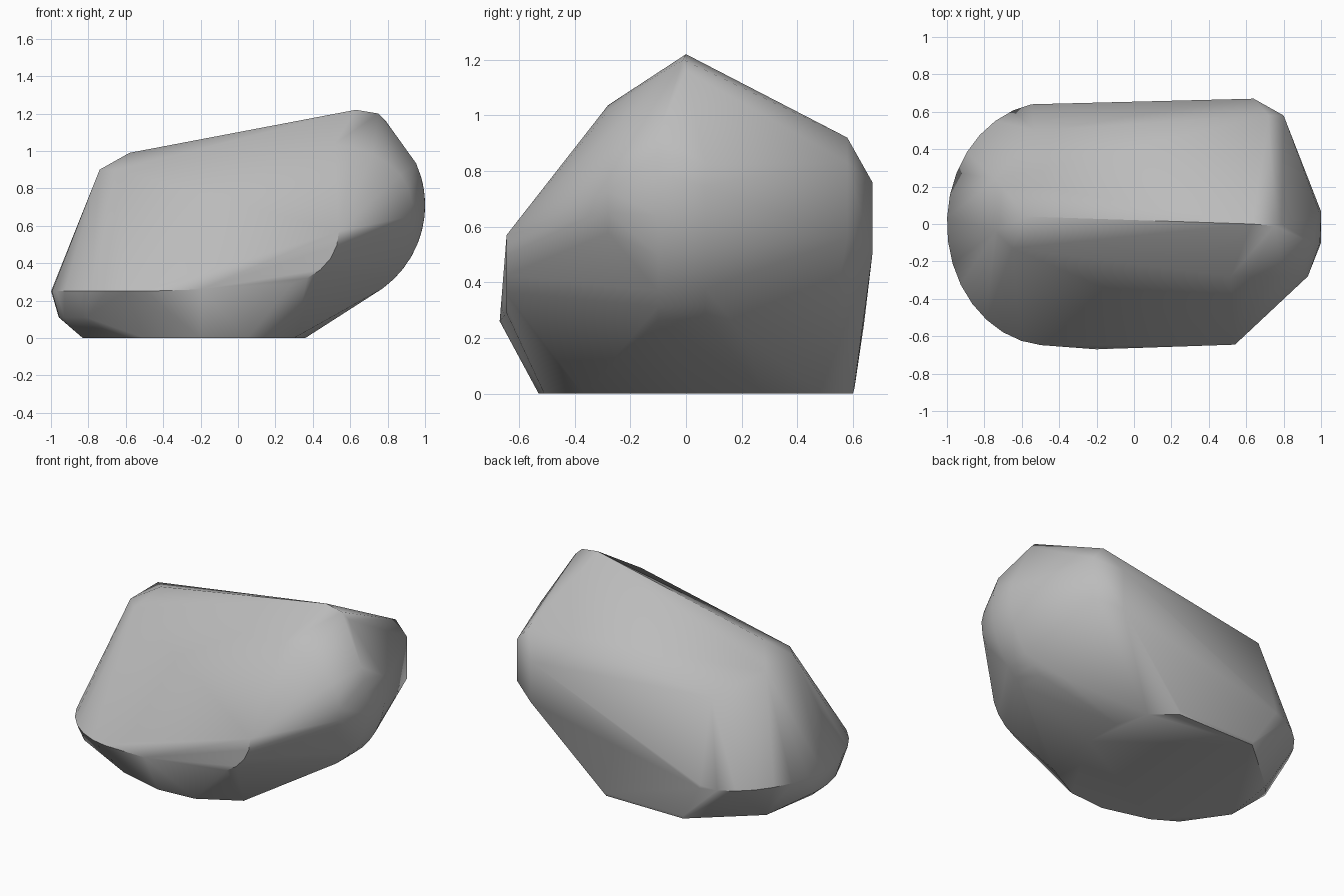
import bpy
import bmesh
from math import sin, cos, radians
from mathutils import Vector

default_cube = bpy.data.objects.get("Cube")
if default_cube:
    bpy.data.objects.remove(default_cube, do_unlink=True)


def arc(center, radii, start, end, count):
    """Evenly spaced (u, v) positions along part of an ellipse, in degrees."""
    positions = []
    for step in range(count):
        angle = radians(start + (end - start) * step / (count - 1))
        positions.append((center[0] + radii[0] * cos(angle),
                          center[1] + radii[1] * sin(angle)))
    return positions


def horizontal(profile, height):
    """Place a profile flat at a height."""
    return [Vector((u, v, height)) for u, v in profile]


def upright(profile, depth):
    """Place a profile standing parallel to the front."""
    return [Vector((u, depth, v)) for u, v in profile]


def make_material(name, color):
    material = bpy.data.materials.new(name)
    material.use_nodes = True
    material.diffuse_color = color
    shader = next(node for node in material.node_tree.nodes
                  if node.type == 'BSDF_PRINCIPLED')
    shader.inputs["Base Color"].default_value = color
    return material


def make_boulder(name, points, material):
    """Wrap the points in one tight convex skin."""
    bm = bmesh.new()
    for point in points:
        bm.verts.new(point)
    hull = bmesh.ops.convex_hull(bm, input=bm.verts[:])
    loose = {item for key in ("geom_interior", "geom_unused")
             for item in hull[key] if isinstance(item, bmesh.types.BMVert)}
    bmesh.ops.delete(bm, geom=list(loose), context='VERTS')
    bmesh.ops.dissolve_limit(bm, angle_limit=radians(1),
                             verts=bm.verts[:], edges=bm.edges[:])
    bmesh.ops.recalc_face_normals(bm, faces=bm.faces[:])
    mesh = bpy.data.meshes.new(name)
    bm.to_mesh(mesh)
    bm.free()
    mesh.materials.append(material)
    boulder = bpy.data.objects.new(name, mesh)
    bpy.context.scene.collection.objects.link(boulder)
    return boulder


points = []

# Flat underside with a small lip above it
underside = [(-.4, .6), (.15, .6), (.3, .48), (.36, .28), (.36, .02), (.3, -.37),
             (.05, -.51), (-.2, -.53), (-.5, -.45), (-.65, -.36), (-.83, -.1), (-.77, .28)]
points += horizontal(underside, 0)
points += horizontal([(u * 1.01, v * 1.01) for u, v in underside if abs(v) > .4], .02)

# Rounded low rim at the narrow end
points += horizontal(arc((-.45, 0), (.55, .65), 100, 265, 16), .25)
points += horizontal(arc((-.45, 0), (.51, .58), 175, 225, 5), .11)

# Swollen nose at the tall end
points += upright(arc((.45, .71), (.55, .55), -62, 24, 12), -.1)
points += upright(arc((.45, .71), (.55, .55), -62, 12, 10), .07)
points += upright(arc((.45, .71), (.48, .33), -50, 82, 11), -.28)

# Rounded lower corner of the front face
points += upright(arc((.2, .57), (.34, .29), -90, 0, 7), -.645)

# Crest and its two ends
crest = [(.63, 0, 1.22), (.75, -.01, 1.2), (.79, 0, 1.16), (-.58, .04, .99),
         (-.74, -.04, .9), (-.74, .24, .9), (-.65, -.13, .9)]

# Chipped back corner, back shoulder and belly of the front
back = [(.72, .58, .92), (.8, .58, .83), (.8, .58, .56),
        (.64, .67, .76), (.64, .67, .5), (-.53, .5, .78), (-.55, .64, .27)]
belly = [(-.2, -.67, .26), (.7, .2, .22)]
points += [Vector(corner) for corner in crest + back + belly]

stone = make_material("stone grey", (.5, .5, .5, 1))
boulder = make_boulder("boulder", points, stone)

# Soft shading with the sharpest breaks kept
bpy.ops.object.select_all(action='DESELECT')
boulder.select_set(True)
bpy.context.view_layer.objects.active = boulder
bpy.ops.object.shade_smooth_by_angle(angle=radians(40))
